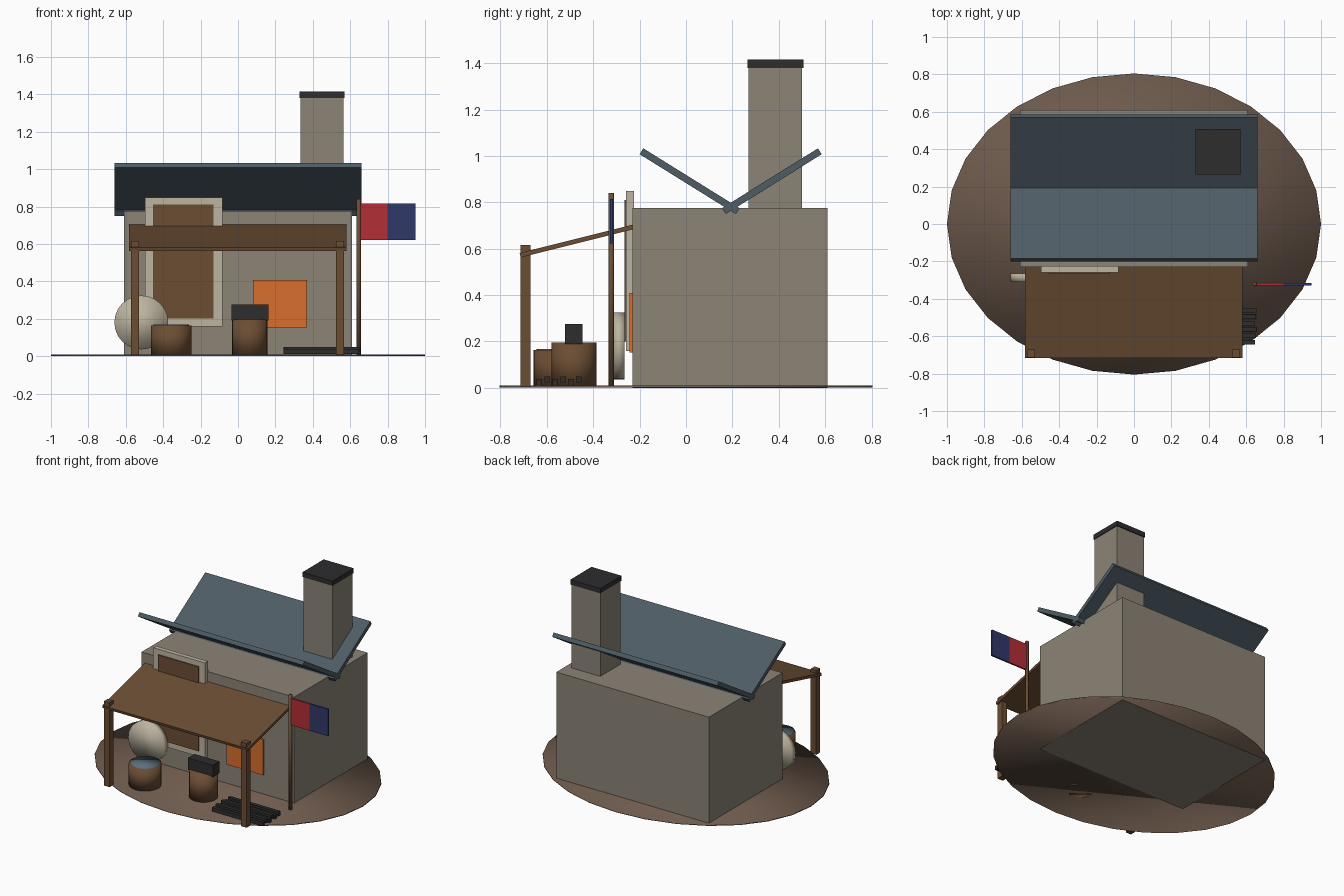
import bpy, math
from mathutils import Vector

if "Cube" in bpy.data.objects:
    bpy.data.objects.remove(bpy.data.objects["Cube"])


def mat(name, r, g, b):
    """Flat material from sRGB 0-255 values."""
    lin = [((c / 255 + 0.055) / 1.055) ** 2.4 for c in (r, g, b)]
    m = bpy.data.materials.new(name)
    m.diffuse_color = (*lin, 1)
    m.use_nodes = True
    m.node_tree.nodes["Principled BSDF"].inputs["Base Color"].default_value = m.diffuse_color
    return m


STONE = mat("stone", 139, 131, 118)
SLATE = mat("slate_blue", 78, 92, 101)
WOOD = mat("wood", 107, 77, 51)
CREAM = mat("cream", 189, 181, 161)
ORANGE = mat("forge_orange", 216, 110, 45)
RED = mat("red", 178, 46, 54)
NAVY = mat("navy", 48, 56, 106)
IRON = mat("dark_iron", 45, 45, 47)
EARTH = mat("earth", 112, 92, 78)
WATER = mat("water", 92, 112, 126)


def finish(name, material):
    ob = bpy.context.object
    ob.name = name
    ob.data.materials.append(material)
    return ob


def box(name, x, y, z, material):
    """Box from (min, max) ranges on each axis."""
    lo, hi = Vector((x[0], y[0], z[0])), Vector((x[1], y[1], z[1]))
    bpy.ops.mesh.primitive_cube_add(size=1, location=(lo + hi) / 2)
    bpy.context.object.scale = hi - lo
    return finish(name, material)


def slab(name, x, start, end, thick, material):
    """Sloping board whose centre line runs from start to end in (y, z)."""
    dy, dz = end[0] - start[0], end[1] - start[1]
    mid = ((x[0] + x[1]) / 2, (start[0] + end[0]) / 2, (start[1] + end[1]) / 2)
    bpy.ops.mesh.primitive_cube_add(size=1, location=mid)
    ob = bpy.context.object
    ob.scale = (x[1] - x[0], math.hypot(dy, dz), thick)
    ob.rotation_euler.x = math.atan2(dz, dy)
    return finish(name, material)


def drum(name, radius, depth, loc, material, sides=20, rot=(0, 0, 0)):
    """Fully smooth-shaded cylinder."""
    bpy.ops.mesh.primitive_cylinder_add(vertices=sides, radius=radius, depth=depth,
                                        location=loc, rotation=rot)
    ob = finish(name, material)
    for p in ob.data.polygons:
        p.use_smooth = True
    return ob


# Ground disc
ground = drum("ground_disc", 1, 0.009, (0, 0, 0.0055), EARTH, 28)
ground.scale.y = 0.805

# House and chimney
box("house_walls", (-0.61, 0.61), (-0.23, 0.61), (0, 0.776), STONE)
box("chimney", (0.335, 0.565), (0.27, 0.5), (0.7, 1.385), STONE)
box("chimney_cap", (0.33, 0.57), (0.265, 0.507), (1.38, 1.415), IRON)

# Valley roof: two slabs crossing at the bottom
slab("roof_front", (-0.66, 0.66), (-0.192, 1.02), (0.223, 0.762), 0.03, SLATE)
slab("roof_back", (-0.66, 0.66), (0.163, 0.762), (0.577, 1.02), 0.03, SLATE)

# Awning and its posts
slab("awning", (-0.583, 0.58), (-0.715, 0.572), (-0.215, 0.697), 0.02, WOOD)
for side, cx in (("left", -0.55), ("right", 0.546)):
    box(side + "_awning_post", (cx - 0.022, cx + 0.022), (-0.713, -0.67), (0.005, 0.615), WOOD)

# Door and forge opening
box("door_frame", (-0.497, -0.084), (-0.258, -0.225), (0.158, 0.848), CREAM)
box("door_panel", (-0.455, -0.13), (-0.266, -0.25), (0.2, 0.81), WOOD)
box("forge_glow", (0.08, 0.37), (-0.243, -0.225), (0.152, 0.408), ORANGE)

# Grindstone
drum("grindstone", 0.144, 0.045, (-0.517, -0.288, 0.18), CREAM, 24, (math.pi / 2, 0, 0))

# Water barrel, anvil stump and anvil
drum("water_barrel", 0.108, 0.162, (-0.357, -0.55, 0.083), WOOD)
drum("barrel_water", 0.094, 0.01, (-0.357, -0.55, 0.163), WATER)
drum("anvil_stump", 0.096, 0.195, (0.063, -0.483, 0.0985), WOOD)
box("anvil", (-0.036, 0.164), (-0.521, -0.446), (0.19, 0.275), IRON)

# Pile of iron bars
for i in range(6):
    y, z = -0.632 + i * 0.034, 0.025 + 0.011 * (i % 2)
    dx = 0.004 * (i % 3)
    box(f"iron_bar_{i + 1}", (0.242 + dx, 0.648 + dx), (y - 0.012, y + 0.012),
        (z - 0.014, z + 0.014), IRON)

# Flag pole with two-colour flag
drum("flag_pole", 0.012, 0.835, (0.645, -0.322, 0.4225), WOOD, 8)
box("flag_red_half", (0.652, 0.8), (-0.328, -0.315), (0.622, 0.815), RED)
box("flag_blue_half", (0.8, 0.948), (-0.328, -0.315), (0.622, 0.815), NAVY)
